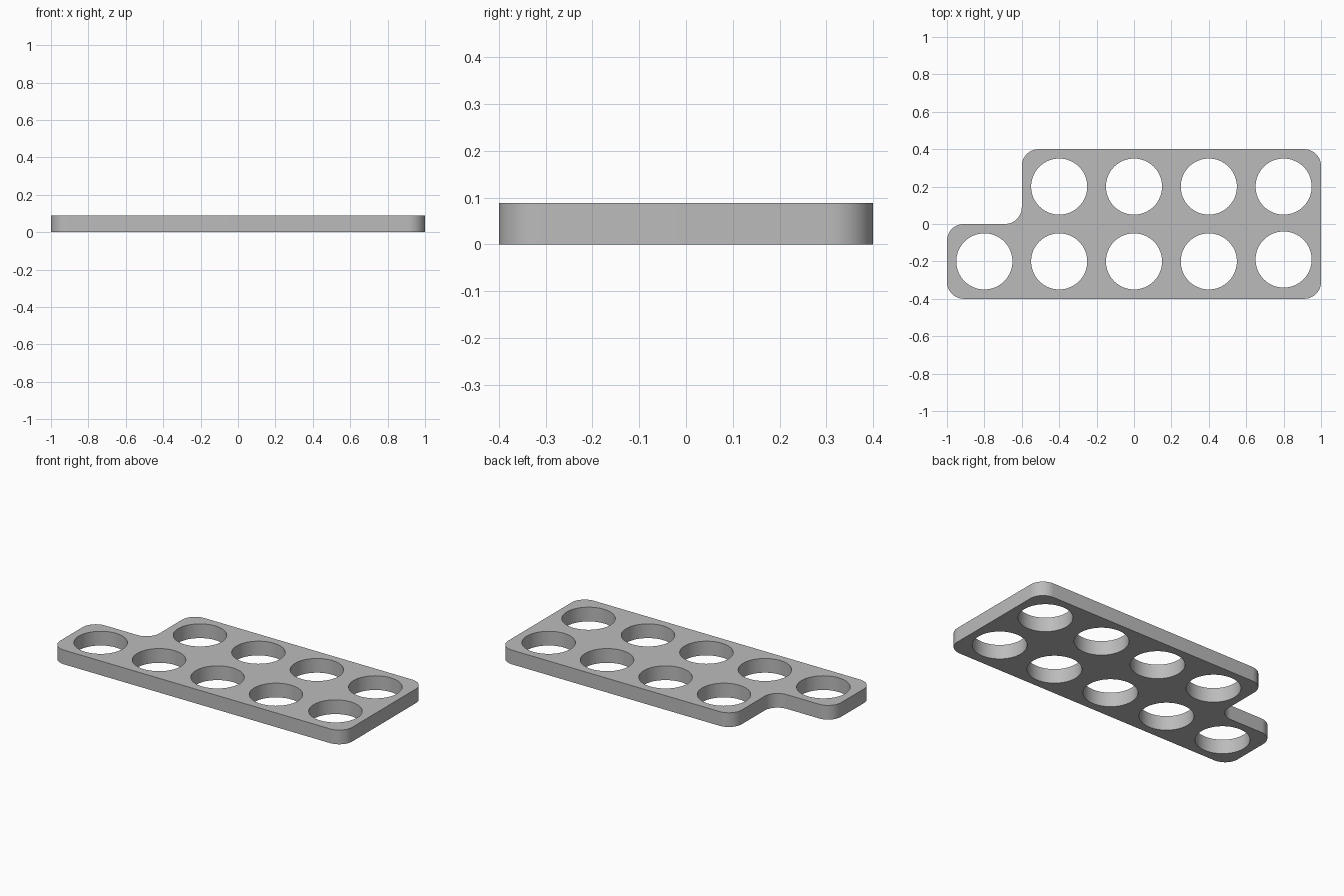
import bpy, bmesh, math
from mathutils import Vector

cube = bpy.data.objects.get("Cube")
if cube:
    bpy.data.objects.remove(cube, do_unlink=True)

THICK, FILLET, HOLE = 0.088, 0.09, 0.15

grey = bpy.data.materials.new("plain_grey")
grey.use_nodes = True
grey.diffuse_color = (0.5, 0.5, 0.5, 1)
grey.node_tree.nodes["Principled BSDF"].inputs["Base Color"].default_value = (0.5, 0.5, 0.5, 1)


def rounded(corners, radius, steps=12):
    """Outline of a right-angled polygon with every corner filleted."""
    points = []
    for i, corner in enumerate(corners):
        c = Vector(corner)
        a = (Vector(corners[i - 1]) - c).normalized() * radius
        b = (Vector(corners[(i + 1) % len(corners)]) - c).normalized() * radius
        for k in range(steps + 1):
            t = math.pi / 2 * k / steps
            points.append(c + a * (1 - math.sin(t)) + b * (1 - math.cos(t)))
    return points


def circle(x, y, radius, sides=64):
    turn = [math.tau * k / sides for k in range(sides)]
    return [Vector((x + radius * math.cos(t), y + radius * math.sin(t))) for t in turn]


# Outline with a notch at the back right, and a grid of holes
loops = [rounded([(-1, -0.4), (1, -0.4), (1, 0.4), (-0.6, 0.4), (-0.6, 0), (-1, 0)], FILLET)]
for col in range(5):
    x = -0.8 + 0.4 * col
    loops.append(circle(x, -0.19 if col == 4 else -0.2, HOLE))
    if col > 0:
        loops.append(circle(x, 0.2, HOLE))

# Flat sheet filled between the loops
bm = bmesh.new()
for loop in loops:
    verts = [bm.verts.new((p.x, p.y, THICK)) for p in loop]
    for i, v in enumerate(verts):
        bm.edges.new((verts[i - 1], v))
bmesh.ops.triangle_fill(bm, edges=bm.edges[:], use_beauty=True, normal=(0, 0, 1))
for face in bm.faces:
    face.normal_update()
    if face.normal.z < 0:
        face.normal_flip()
mesh = bpy.data.meshes.new("perforated_plate")
bm.to_mesh(mesh)
bm.free()
mesh.materials.append(grey)

plate = bpy.data.objects.new("perforated_plate", mesh)
bpy.context.collection.objects.link(plate)
bpy.ops.object.select_all(action='DESELECT')
plate.select_set(True)
bpy.context.view_layer.objects.active = plate

# Thickness downwards to the ground
solid = plate.modifiers.new("thickness", 'SOLIDIFY')
solid.thickness = THICK
solid.offset = -1
bpy.ops.object.modifier_apply(modifier=solid.name)
bpy.ops.object.shade_smooth_by_angle(angle=math.radians(30))
